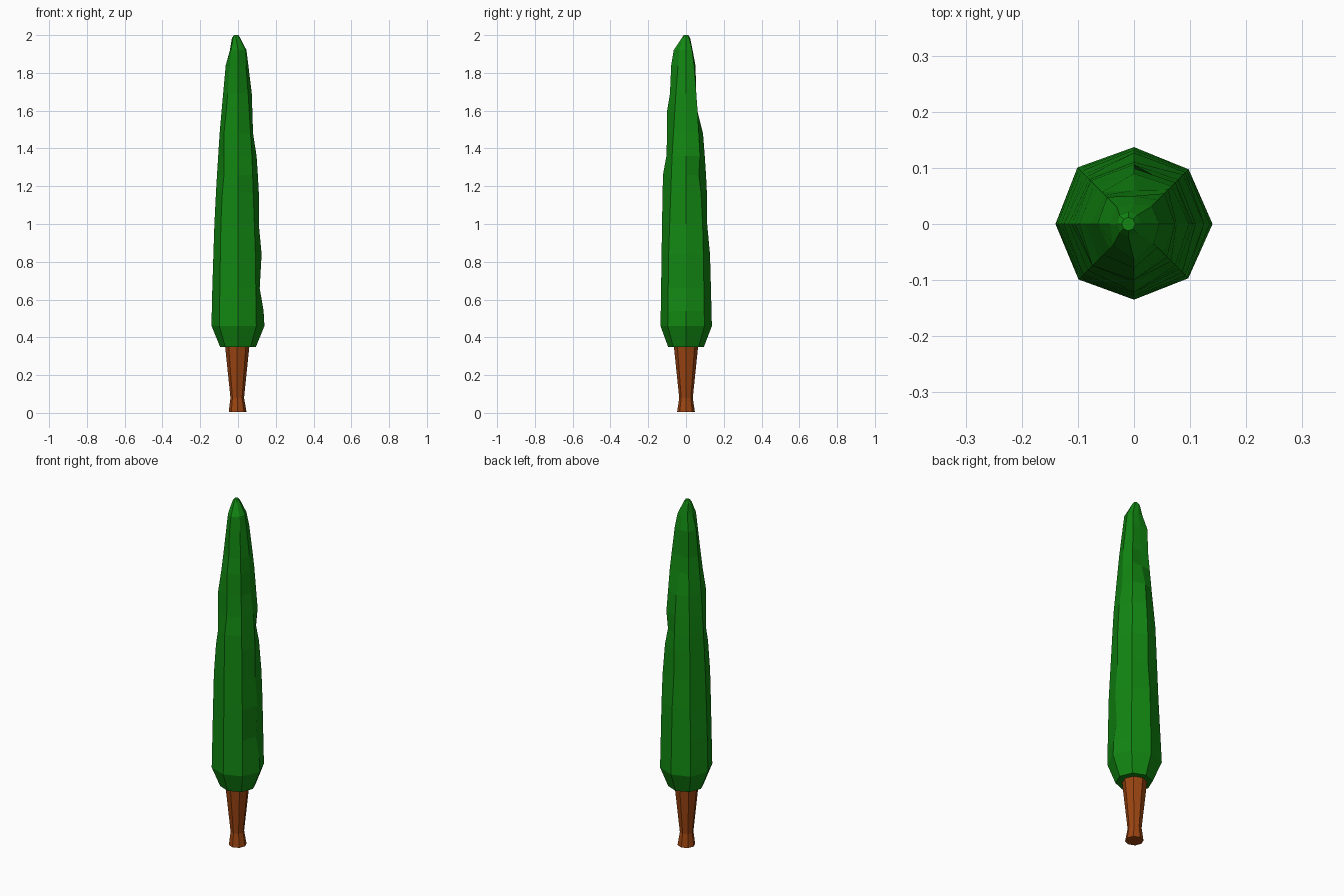
import bpy, bmesh, math

if "Cube" in bpy.data.objects:
    bpy.data.objects.remove(bpy.data.objects["Cube"])

SIDES = 8


def material(name, rgb):
    m = bpy.data.materials.new(name)
    m.diffuse_color = (*rgb, 1)
    m.use_nodes = True
    m.node_tree.nodes["Principled BSDF"].inputs["Base Color"].default_value = m.diffuse_color
    return m


def loft(name, rings, mat):
    """Skin a closed flat-shaded body through rings of points."""
    bm = bmesh.new()
    loops = [[bm.verts.new(p) for p in ring] for ring in rings]
    for a, b in zip(loops, loops[1:]):
        for i in range(SIDES):
            j = (i + 1) % SIDES
            bm.faces.new((a[i], a[j], b[j], b[i]))
    bm.faces.new(loops[0][::-1])
    bm.faces.new(loops[-1])
    bmesh.ops.recalc_face_normals(bm, faces=bm.faces)
    me = bpy.data.meshes.new(name)
    bm.to_mesh(me)
    bm.free()
    me.materials.append(mat)
    ob = bpy.data.objects.new(name, me)
    bpy.context.collection.objects.link(ob)
    return ob


def ring(z, radii, cx=0.0):
    return [(cx + r * math.cos(math.tau * i / SIDES),
             r * math.sin(math.tau * i / SIDES), z) for i, r in enumerate(radii)]


def radius_at(profile, z):
    for (z0, r0), (z1, r1) in zip(profile, profile[1:]):
        if z <= z1:
            return r0 + (r1 - r0) * max(0, z - z0) / (z1 - z0)
    return profile[-1][1]


green = material("leaf green", (0.006, 0.24, 0.006))
brown = material("bark brown", (0.33, 0.06, 0.006))

# Trunk: flared foot, narrow waist, widening into the crown
loft("trunk", [ring(z, [r] * SIDES, cx) for z, r, cx in
               [(0.005, 0.047, -0.002), (0.08, 0.036, -0.004), (0.36, 0.065, -0.004)]], brown)

# Foliage: uneven outline (height, radius) along each of the four main axes
right = [(.46, .14), (.53, .137), (.66, .115), (.84, .125), (1.0, .11), (1.17, .11),
         (1.35, .10), (1.47, .08), (1.69, .073), (1.92, .045)]
back = [(.46, .137), (.66, .132), (.84, .127), (1.0, .112), (1.2, .11), (1.35, .10),
        (1.48, .09), (1.6, .06), (1.69, .05), (1.84, .05), (1.93, .033)]
left = [(.46, .14), (.6, .138), (1.0, .125), (1.2, .115), (1.5, .096), (1.84, .065), (1.93, .04)]
front = [(.45, .135), (.65, .132), (1.0, .127), (1.26, .122), (1.38, .10), (1.6, .10),
         (1.69, .085), (1.83, .08), (1.92, .065)]
# ... and along the diagonals
back_right = [(.45, .138), (.84, .13), (1.13, .12), (1.25, .095), (1.35, .105),
              (1.62, .085), (1.84, .06), (1.92, .045)]
back_left = [(.45, .143), (.84, .125), (1.25, .11), (1.48, .09), (1.69, .073), (1.84, .068), (1.93, .04)]
front_left = [(.45, .14), (.84, .132), (1.13, .125), (1.23, .105), (1.48, .105),
              (1.62, .085), (1.92, .053)]
front_right = [(.45, .137), (.84, .13), (1.35, .105), (1.7, .075), (1.92, .05)]
profiles = [right, back_right, back, back_left, left, front_left, front, front_right]

heights = [.46, .54, .66, .84, 1.0, 1.17, 1.26, 1.36, 1.48, 1.6, 1.69, 1.84, 1.92]
rings = [ring(.35, [.095] * SIDES)]
rings += [ring(z, [radius_at(p, z) for p in profiles]) for z in heights]
rings += [ring(1.985, [.022] * SIDES, -.01), ring(2.0, [.012] * SIDES, -.01)]
loft("foliage", rings, green)
